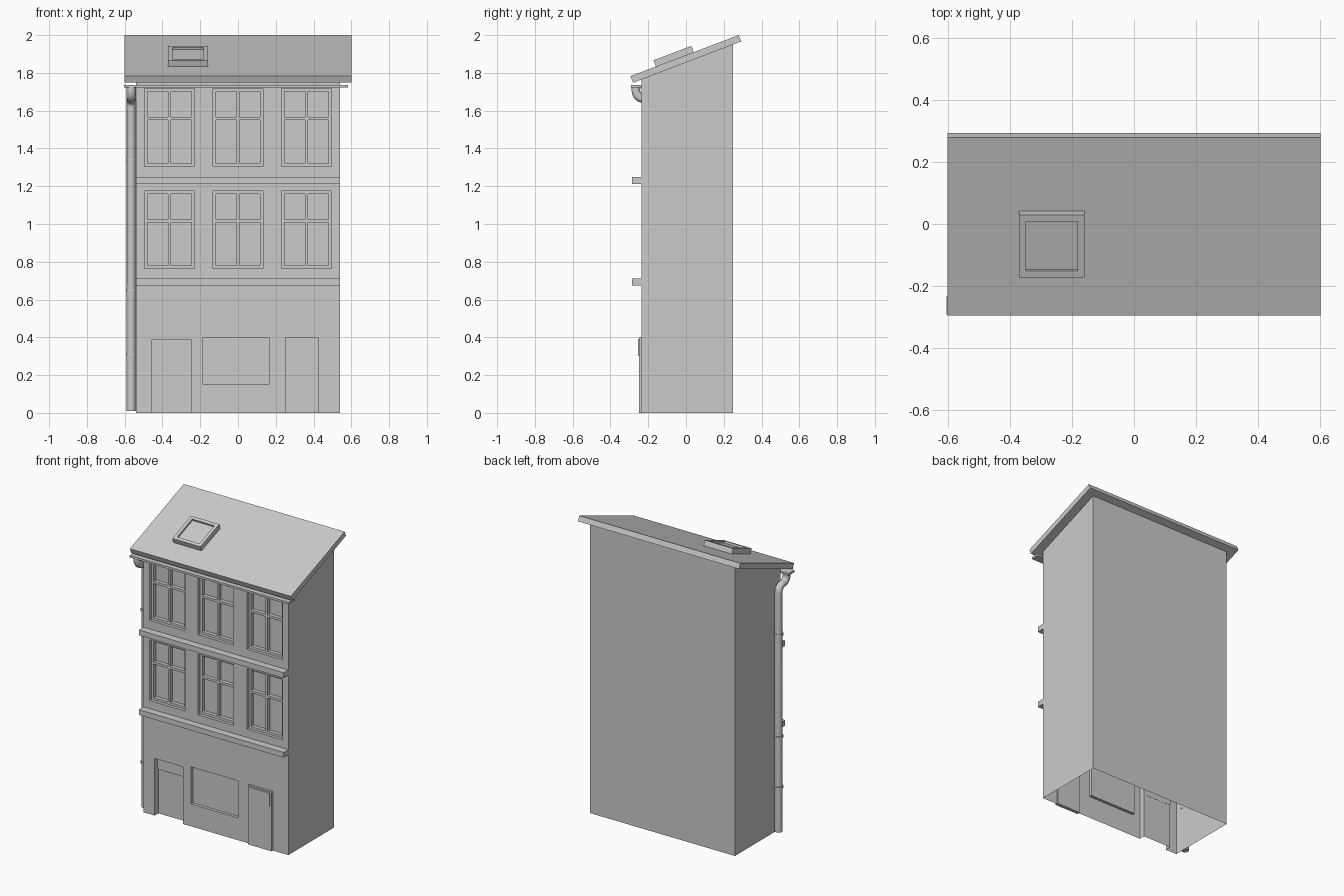
import bpy, bmesh, math
from mathutils import Matrix, Vector

if "Cube" in bpy.data.objects:
    bpy.data.objects.remove(bpy.data.objects["Cube"])

FRONT = -0.235


def finish(name, bm):
    bmesh.ops.recalc_face_normals(bm, faces=bm.faces)
    me = bpy.data.meshes.new(name)
    bm.to_mesh(me)
    bm.free()
    ob = bpy.data.objects.new(name, me)
    bpy.context.collection.objects.link(ob)
    return ob


def boxes(name, specs):
    """One object from boxes given as (x0, x1, y0, y1, z0, z1)."""
    bm = bmesh.new()
    for x0, x1, y0, y1, z0, z1 in specs:
        m = Matrix.Translation(((x0 + x1) / 2, (y0 + y1) / 2, (z0 + z1) / 2))
        m = m @ Matrix.Diagonal((x1 - x0, y1 - y0, z1 - z0, 1))
        bmesh.ops.create_cube(bm, size=1, matrix=m)
    return finish(name, bm)


def prism(name, yz, x0, x1):
    """Side profile extruded along x."""
    bm = bmesh.new()
    f = bm.faces.new([bm.verts.new((x0, y, z)) for y, z in yz])
    r = bmesh.ops.extrude_face_region(bm, geom=[f])
    vs = [v for v in r["geom"] if isinstance(v, bmesh.types.BMVert)]
    bmesh.ops.translate(bm, verts=vs, vec=(x1 - x0, 0, 0))
    return finish(name, bm)


def smooth(ob):
    bpy.ops.object.select_all(action='DESELECT')
    ob.select_set(True)
    bpy.context.view_layer.objects.active = ob
    bpy.ops.object.shade_smooth_by_angle(angle=math.radians(40))


# Building shell and sloped roof slab
body = prism("building_body", [(FRONT, 0), (0.25, 0), (0.25, 1.955), (FRONT, 1.767)], -0.54, 0.54)
prism("roof", [(-0.28, 1.748), (0.293, 1.967), (0.279, 2.0), (-0.294, 1.783)], -0.6, 0.6)

# Openings cut into the front wall
windows = [(cx - 0.132, cx + 0.132, z0, z1)
           for z0, z1 in ((0.765, 1.175), (1.305, 1.718))
           for cx in (-0.363, 0, 0.363)]
cuts = [(x0, x1, -0.3, FRONT + 0.045, z0, z1) for x0, x1, z0, z1 in windows]
cuts.append((-0.457, -0.245, -0.3, FRONT + 0.04, -0.1, 0.385))
cuts.append((-0.185, 0.165, -0.3, FRONT + 0.02, 0.15, 0.40))
cutter = boxes("opening_cutter", cuts)
cutter.hide_render = True
mod = body.modifiers.new("openings", 'BOOLEAN')
mod.object = cutter
mod.operation = 'DIFFERENCE'
mod.solver = 'EXACT'
bpy.context.view_layer.objects.active = body
bpy.ops.object.modifier_apply(modifier=mod.name)
bpy.data.objects.remove(cutter)

# The shell is open underneath
bm = bmesh.new()
bm.from_mesh(body.data)
floor = [f for f in bm.faces if all(v.co.z < 1e-4 for v in f.verts)]
bmesh.ops.delete(bm, geom=floor, context='FACES')
bm.to_mesh(body.data)
bm.free()

# Window frames with mullion and transom
for i, (x0, x1, z0, z1) in enumerate(windows):
    b, cx, zt = 0.016, (x0 + x1) / 2, z1 - 0.16
    y0, y1 = FRONT + 0.02, FRONT + 0.046
    boxes(f"window_frame_{i + 1}", [
        (x0, x0 + b, y0, y1, z0, z1), (x1 - b, x1, y0, y1, z0, z1),
        (x0 + b, x1 - b, y0, y1, z0, z0 + b), (x0 + b, x1 - b, y0, y1, z1 - b, z1),
        (cx - 0.007, cx + 0.007, y0, y1, z0 + b, z1 - b),
        (x0 + b, cx - 0.007, y0, y1, zt - 0.008, zt + 0.008),
        (cx + 0.007, x1 - b, y0, y1, zt - 0.008, zt + 0.008)])

# Doors: a recessed one on the left, a projecting one on the right
boxes("left_door_transom", [(-0.457, -0.245, FRONT + 0.033, FRONT + 0.041, 0.30, 0.385)])
boxes("right_door", [(0.25, 0.425, FRONT - 0.014, FRONT + 0.01, 0, 0.40)])
boxes("right_door_transom", [(0.262, 0.413, FRONT - 0.018, FRONT - 0.01, 0.30, 0.39)])

# Ledges and gutter
for i, z in enumerate((0.675, 1.212)):
    boxes(f"ledge_{i + 1}", [(-0.54, 0.54, -0.285, FRONT + 0.005, z, z + 0.036)])
boxes("gutter", [(-0.603, 0.583, -0.292, FRONT + 0.002, 1.722, 1.736)])

# Skylight lying on the roof slope: raised rim around a sunken pane
a = math.atan2(0.217, 0.573)
h, w, r = 0.107, 0.105, 0.022
sky = Matrix.Translation((-0.265, -0.059, 1.872)) @ Matrix.Rotation(a, 4, 'X')
rim = boxes("skylight_frame", [
    (-w, -w + r, -h, h, -0.01, 0.035), (w - r, w, -h, h, -0.01, 0.035),
    (-w + r, w - r, -h, -h + r, -0.01, 0.035), (-w + r, w - r, h - r, h, -0.01, 0.035)])
pane = boxes("skylight_pane", [(-w + r, w - r, -h + r, h - r, -0.01, 0.022)])
rim.matrix_world = sky
pane.matrix_world = sky

# Downpipe: S-bend from the gutter back to the side wall, then straight down
PX, PY, R = -0.565, -0.18, 0.043
path = [(-0.265, 1.728)]
path += [(-0.265 + R - R * math.cos(t), 1.706 - R * math.sin(t))
         for t in [math.pi / 2 * k / 6 for k in range(7)]]
path += [(PY - R + R * math.sin(t) + 0.001, 1.663 - R + R * math.cos(t))
         for t in [math.pi / 2 * k / 6 for k in range(1, 7)]]
path.append((PY, 0.01))
cu = bpy.data.curves.new("downpipe", 'CURVE')
cu.dimensions = '3D'
cu.bevel_depth = 0.024
cu.bevel_resolution = 3
cu.use_fill_caps = True
sp = cu.splines.new('POLY')
sp.points.add(len(path) - 1)
for p, (y, z) in zip(sp.points, path):
    p.co = (PX, y, z, 1)
pipe = bpy.data.objects.new("downpipe", cu)
bpy.context.collection.objects.link(pipe)
bpy.ops.object.select_all(action='DESELECT')
pipe.select_set(True)
bpy.context.view_layer.objects.active = pipe
bpy.ops.object.convert(target='MESH')
smooth(bpy.context.view_layer.objects.active)

# Pipe collars
for i, z in enumerate((0.31, 0.65, 1.34)):
    bm = bmesh.new()
    bmesh.ops.create_cone(bm, cap_ends=True, segments=16, radius1=0.029, radius2=0.029,
                          depth=0.014, matrix=Matrix.Translation((PX, PY, z)))
    smooth(finish(f"pipe_collar_{i + 1}", bm))
